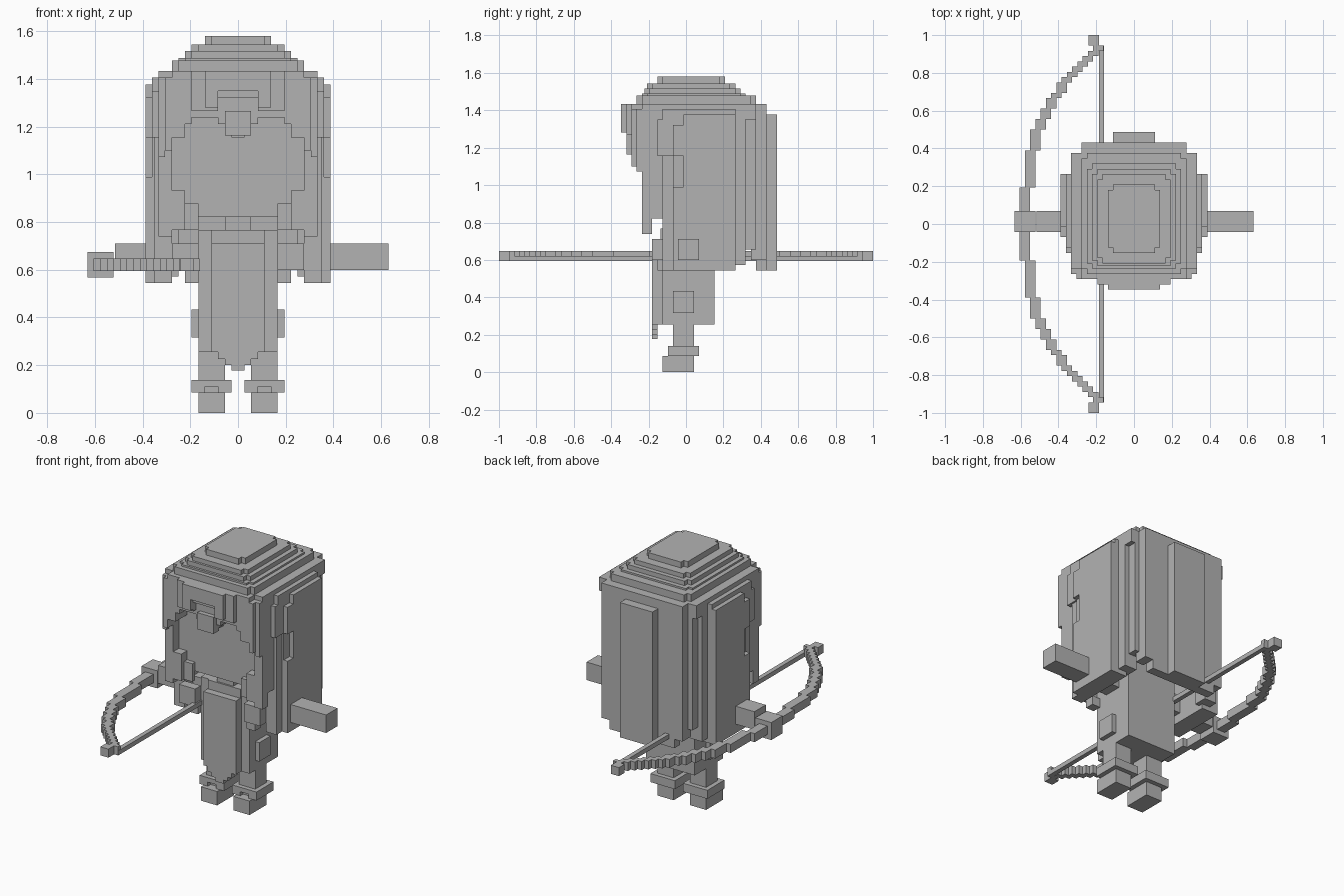
import bpy
import bmesh
from mathutils import Vector, Matrix

default_cube = bpy.data.objects.get("Cube")
if default_cube:
    bpy.data.objects.remove(default_cube, do_unlink=True)

UNIT = 1 / 36                       # edge of one building block
BODY = Vector((0, -0.5, -0.4))      # block grid of the figure
FEET = Vector((0, -0.5, 0))
WORLD = Vector((0, 0, 0))

grey = bpy.data.materials.new("plain_grey")
grey.use_nodes = True
grey.diffuse_color = (0.45, 0.45, 0.45, 1)
grey.node_tree.nodes["Principled BSDF"].inputs["Base Color"].default_value = grey.diffuse_color


def add_box(bm, x, y, z, shift):
    low = Vector((x[0], y[0], z[0])) + shift
    high = Vector((x[1], y[1], z[1])) + shift
    matrix = Matrix.Translation((low + high) / 2 * UNIT) @ Matrix.Diagonal((*((high - low) * UNIT), 1))
    bmesh.ops.create_cube(bm, size=1, matrix=matrix)


def build(name, boxes, shift=BODY):
    bm = bmesh.new()
    for x, y, z in boxes:
        add_box(bm, x, y, z, shift)
    mesh = bpy.data.meshes.new(name)
    bm.to_mesh(mesh)
    bm.free()
    mesh.materials.append(grey)
    obj = bpy.data.objects.new(name, mesh)
    bpy.context.scene.collection.objects.link(obj)


def part(name, x, y, z, shift=BODY):
    build(name, [(x, y, z)], shift)


def pair(name, x, y, z, shift=BODY):
    part("left_" + name, x, y, z, shift)
    part("right_" + name, (-x[1], -x[0]), y, z, shift)


def layer(name, half, y, z, notch=1):
    # Slab with square notches at its four corners
    inner = half - notch
    build(name, [((-half, half), (y[0] + notch, y[1] - notch), z),
                 ((-inner, inner), y, z)])


# Boots and legs
pair("foot", x=(2, 6), y=(-4, 2), z=(0, 3.1), shift=FEET)
pair("boot_cuff_core", x=(1, 7), y=(-2, 3), z=(3.1, 5), shift=FEET)
pair("boot_cuff_band", x=(1, 7), y=(-3, -2), z=(4, 5), shift=FEET)
pair("boot_cuff_inner_edge", x=(1, 3), y=(-3, -2), z=(3.1, 4), shift=FEET)
pair("boot_cuff_outer_edge", x=(5, 7), y=(-3, -2), z=(3.1, 4), shift=FEET)
pair("leg", x=(2, 6), y=(-2, 2), z=(5, 10))

# Robe with a hanging front panel
part("robe", x=(-6, 6), y=(-4, 6), z=(9.6, 28))
part("front_panel", x=(-4, 4), y=(-6, -4), z=(9.6, 26))
part("panel_upper", x=(-4, 4), y=(-4.4, -4), z=(26, 28))
for half, bottom in ((3, 8.5), (2, 7.6), (1, 6.8)):
    part("panel_tail", x=(-half, half), y=(-6, -5), z=(bottom, 9.6))
pair("pouch", x=(6, 7), y=(-2, 2), z=(11.8, 16))
part("neck", x=(-2, 2), y=(-4, 4), z=(28, 30))

# Arms and hands
pair("sleeve", x=(6, 18.6), y=(-1, 3), z=(22, 26))
part("left_hand", x=(18.6, 22.75), y=(-1, 3), z=(22, 26))
part("right_hand", x=(-22.75, -18.8), y=(-1, 3), z=(20.8, 24.7))

# Head
part("head", x=(-11, 11), y=(-6, 10), z=(30, 50))

# Stepped crown of the hair
layer("crown_top", 5, (-5, 8), (56, 57.3))
layer("crown_second", 7, (-7, 10), (55, 56))
layer("crown_third", 8, (-7.5, 11), (54, 55))
layer("crown_fourth", 9, (-8, 12), (53, 54))
layer("crown_fifth", 10, (-9, 14), (52, 53.6))
layer("crown_rim", 12, (-10, 16), (49, 52), notch=2)
pair("crown_side", x=(10, 13), y=(-4, 10), z=(49, 51))

# Back hair
part("back_lock", x=(-4, 4), y=(14, 18), z=(20, 50))
part("back_hair", x=(-8, 8), y=(14, 16), z=(20, 50))
part("back_hair_inner", x=(-10, 10), y=(10, 16), z=(26, 50))
pair("back_hair_edge", x=(8, 10), y=(13, 16), z=(22, 50))
pair("back_corner", x=(9, 12), y=(9, 12), z=(21, 51))
pair("back_corner_step", x=(9, 11), y=(11, 14), z=(24, 51))

# Side hair
pair("side_hair", x=(10, 13), y=(-2, 10), z=(20, 50))
pair("side_lock", x=(12, 14), y=(0, 10), z=(20, 50))
pair("side_lock_front", x=(12, 14), y=(-2, 0), z=(20, 36))
pair("side_lock_upper", x=(12, 14), y=(-2, 0), z=(42, 48))
pair("side_front_hair", x=(10, 12.6), y=(-4, -2), z=(20, 50))
pair("temple", x=(10, 13), y=(-5, -2), z=(42, 49))
pair("temple_inner", x=(10, 12), y=(-6, -4), z=(30, 50))
pair("shoulder_hair", x=(6, 10), y=(-6, -4), z=(22, 26))
pair("shoulder_tip", x=(6, 8), y=(-5, -3), z=(20, 22))

# Front locks framing the face
pair("face_lock", x=(10, 12), y=(-8, -6), z=(27, 46))
pair("face_lock_low", x=(8, 10), y=(-8, -6), z=(28, 34))
pair("face_lock_inner", x=(6, 8), y=(-7, -6), z=(28, 32))

# Fringe: stepped bottoms from the centre outwards
fringe_bottoms = (42, 43, 44, 45, 45, 45, 45, 44, 42, 42, 40, 39)
for column, bottom in enumerate(fringe_bottoms):
    front = -10 if column < 11 else -9
    pair("fringe", x=(column, column + 1), y=(front, -5), z=(bottom, 51))
part("fringe_bulge", x=(-7, 7), y=(-11, -9), z=(48, 52))
pair("fringe_lobe", x=(3, 7), y=(-11, -9), z=(46, 48))
part("fringe_peak", x=(-2, 2), y=(-11, -9), z=(42.3, 46))
part("fringe_front", x=(-5, 5), y=(-12, -10), z=(49, 52))
pair("fringe_front_lobe", x=(3, 5), y=(-12, -10), z=(46.5, 49))

# Bow: blocky limbs following an arc, mirrored front to back
arc = ((0, -21.8), (7.4, -21.8), (7.6, -20.8), (13, -20.5), (17, -19.6), (21, -18),
       (26, -14.8), (29, -12.4), (32, -9.2), (34, -7.8))


def arc_x(y):
    for (y0, x0), (y1, x1) in zip(arc, arc[1:]):
        if y <= y1:
            return x0 + (x1 - x0) * (y - y0) / (y1 - y0)
    return arc[-1][1]


bow_height = (21.4, 23.3)
limb = []
for step in range(34):
    x = round(arc_x(step + 0.5) + 0.8) - 0.8
    for y in ((step, step + 1), (-step - 1, -step)):
        limb.append(((x, x + 2), y, bow_height))
for y in ((34, 36), (-36, -34)):
    limb.append(((-8.7, -6.7), y, bow_height))
build("bow_limbs", limb, WORLD)
part("bow_string", x=(-6.7, -5.7), y=(-34, 34), z=(21.4, 22.4), shift=WORLD)
